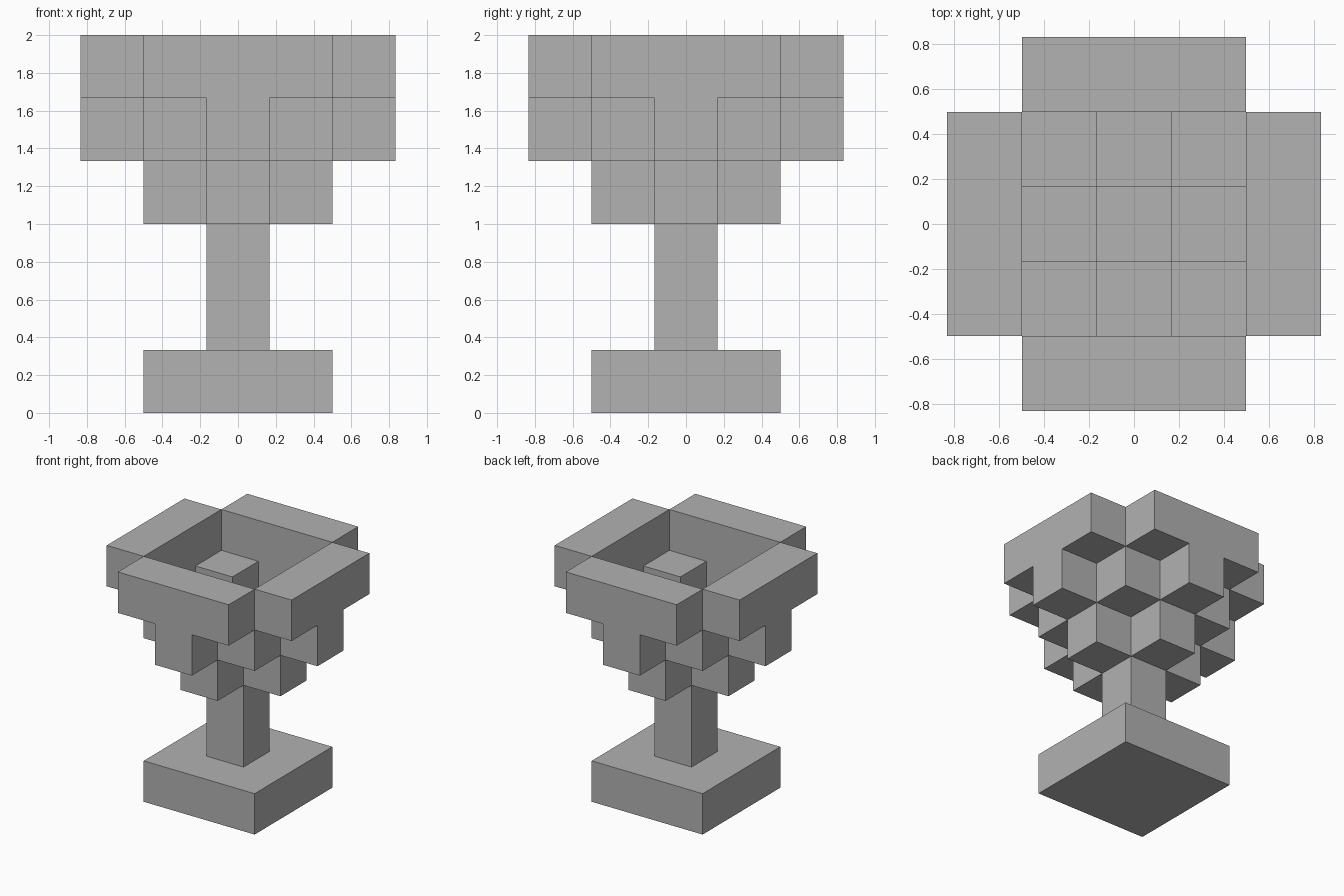
import bpy
import bmesh
from math import pi
from mathutils import Matrix, Vector

cube = bpy.data.objects.get("Cube")
if cube:
    bpy.data.objects.remove(cube)

U = 1 / 3  # edge length of one block

stone = bpy.data.materials.new("plain grey")
stone.diffuse_color = (0.445, 0.445, 0.445, 1)
stone.use_nodes = True
stone.node_tree.nodes["Principled BSDF"].inputs["Base Color"].default_value = stone.diffuse_color


def finish(name, bm):
    bmesh.ops.recalc_face_normals(bm, faces=bm.faces)
    mesh = bpy.data.meshes.new(name)
    bm.to_mesh(mesh)
    bm.free()
    mesh.materials.append(stone)
    obj = bpy.data.objects.new(name, mesh)
    bpy.context.collection.objects.link(obj)


def box(name, centre, size):
    """Box with centre and size counted in blocks."""
    bm = bmesh.new()
    matrix = Matrix.Translation(Vector(centre) * U) @ Matrix.Diagonal((*[s * U for s in size], 1))
    bmesh.ops.create_cube(bm, size=1, matrix=matrix)
    finish(name, bm)


def rim_wall(name, turn):
    """T-shaped wall: a long rim bar with one block hanging from its middle."""
    half = [(0.5, 4), (0.5, 5), (1.5, 5), (1.5, 6)]
    outline = half + [(-x, z) for x, z in reversed(half)]
    bm = bmesh.new()
    face = bm.faces.new([bm.verts.new((x * U, -2.5 * U, z * U)) for x, z in outline])
    extruded = bmesh.ops.extrude_face_region(bm, geom=[face])["geom"]
    moved = [v for v in extruded if isinstance(v, bmesh.types.BMVert)]
    bmesh.ops.translate(bm, verts=moved, vec=(0, U, 0))
    bmesh.ops.rotate(bm, verts=bm.verts, matrix=Matrix.Rotation(turn, 3, 'Z'))
    finish(name, bm)


# Foot and stem
box("foot", (0, 0, 0.5), (3, 3, 1))
box("stem", (0, 0, 2), (1, 1, 2))

# Hollow bowl: lower side blocks, diagonal corner blocks and rim walls
sides = {"front": (0, -1), "left": (1, 0), "back": (0, 1), "right": (-1, 0)}
for i, (side, (x, y)) in enumerate(sides.items()):
    box(f"bowl_{side}_block", (x, y, 3.5), (1, 1, 1))
    rim_wall(f"{side}_rim_wall", i * pi / 2)

for depth, y in (("front", -1), ("back", 1)):
    for side, x in (("left", 1), ("right", -1)):
        box(f"bowl_{depth}_{side}_corner", (x, y, 4.5), (1, 1, 1))
